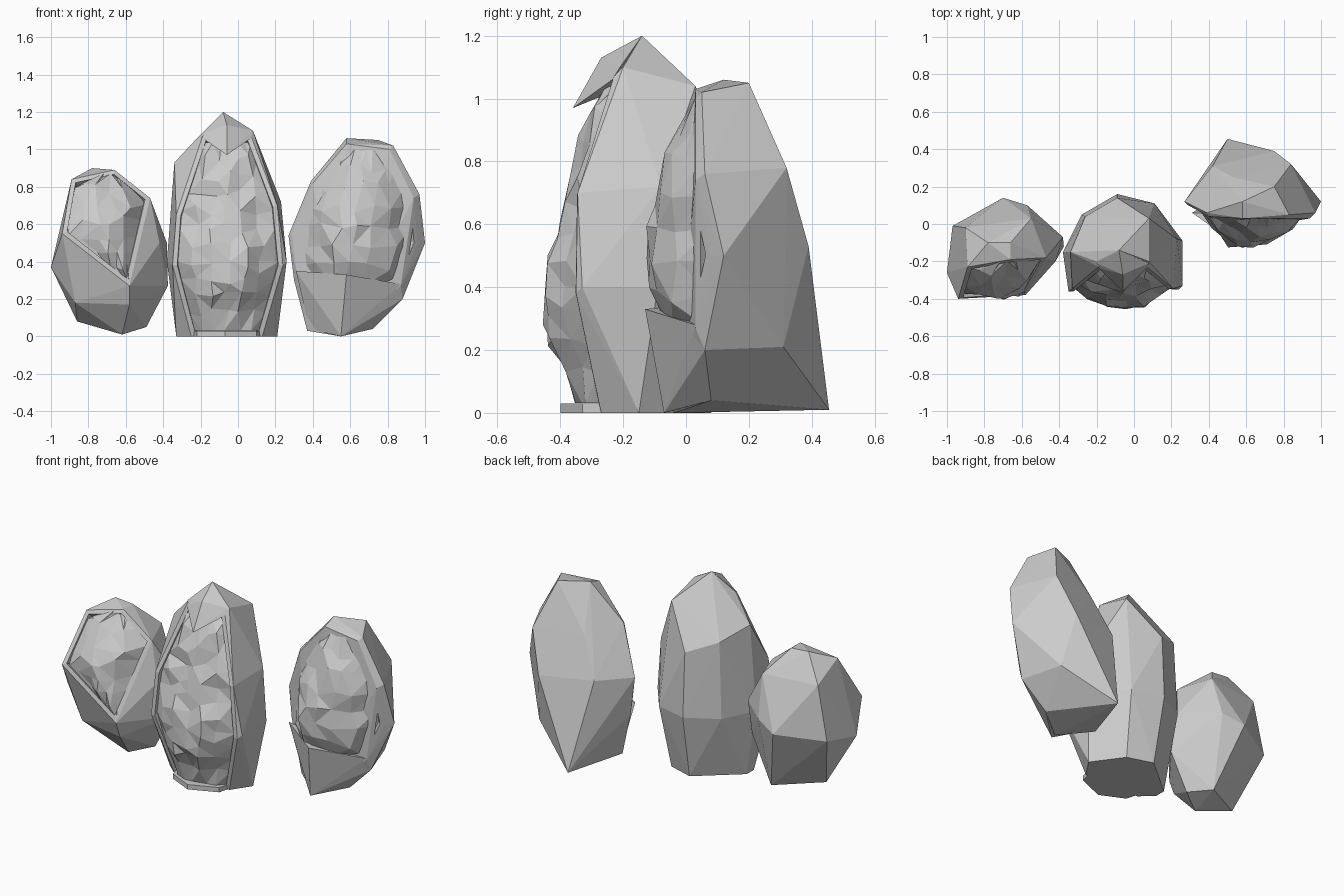
import bpy, bmesh, random
from mathutils import Vector

if "Cube" in bpy.data.objects:
    bpy.data.objects.remove(bpy.data.objects["Cube"], do_unlink=True)

stone = bpy.data.materials.new("stone grey")
stone.use_nodes = True
GREY = (0.6, 0.6, 0.6, 1)
stone.diffuse_color = GREY
stone.node_tree.nodes["Principled BSDF"].inputs["Base Color"].default_value = GREY


def finish(name, bm):
    mesh = bpy.data.meshes.new(name)
    bm.to_mesh(mesh)
    bm.free()
    mesh.materials.append(stone)
    bpy.context.collection.objects.link(bpy.data.objects.new(name, mesh))


def hull(points):
    bm = bmesh.new()
    verts = [bm.verts.new(p) for p in points]
    res = bmesh.ops.convex_hull(bm, input=verts)
    loose = {v for v in res["geom_interior"] + res["geom_unused"]
             if isinstance(v, bmesh.types.BMVert)}
    bmesh.ops.delete(bm, geom=list(loose), context="VERTS")
    bmesh.ops.recalc_face_normals(bm, faces=bm.faces)
    return bm


def block(name, points):
    finish(name, hull(points))


def shell(name, opening, body, rim, depth):
    """Faceted rock whose opening is inset twice: a flat rim, then a recess."""
    bm = hull(opening + body)
    mouth = {v for v in bm.verts if any((v.co - Vector(p)).length < 1e-5 for p in opening)}
    faces = [f for f in bm.faces if all(v in mouth for v in f.verts)]
    bmesh.ops.inset_region(bm, faces=faces, thickness=rim, use_even_offset=True)
    bmesh.ops.inset_region(bm, faces=faces, thickness=0.008, depth=-depth)
    finish(name, bm)


def span(outline, z):
    """Leftmost and rightmost points of the outline at height z."""
    hits = []
    for a, b in zip(outline, outline[1:] + outline[:1]):
        if (a.z - z) * (b.z - z) <= 0 and a.z != b.z:
            hits.append(a.lerp(b, (z - a.z) / (b.z - a.z)))
    hits.sort(key=lambda p: p.x)
    return hits[0], hits[-1]


def front_at(profile, z):
    """Depth of the crystal front at height z, from (z, y) pairs."""
    for (z0, y0), (z1, y1) in zip(profile, profile[1:]):
        if z <= z1:
            return y0 + (y1 - y0) * max(0, (z - z0) / (z1 - z0))
    return profile[-1][1]


def crystals(name, opening, profile, rows, cols, seed):
    """Uneven rows of facets that fill the opening and bulge out to the profile."""
    rng = random.Random(seed)
    outline = [Vector(p) for p in opening]
    bottom, top = min(p.z for p in outline), max(p.z for p in outline)
    step = (top - bottom) / rows
    bm = bmesh.new()
    grid = []
    for r in range(rows + 1):
        z = bottom + (0.03 + 0.94 * r / rows) * (top - bottom)
        left, right = span(outline, z)
        front = front_at(profile, z)
        row = []
        for c in range(cols + 1):
            u = 2 * c / cols - 1
            q = left.lerp(right, 0.5 + 0.46 * u)
            edge = q.y + 0.02
            q.y = edge + (front - edge) * (1 - abs(u) ** 2.5)
            if 0 < c < cols:
                q.x += rng.uniform(-.25, .25) * (right.x - left.x) / cols
                q.y += rng.uniform(-.005, .03)
                if 0 < r < rows:
                    q.z += rng.uniform(-.3, .3) * step
            row.append(bm.verts.new(q))
        grid.append(row)
    for lower, upper in zip(grid, grid[1:]):
        for c in range(cols):
            bm.faces.new((lower[c], lower[c + 1], upper[c + 1], upper[c]))
    bmesh.ops.triangulate(bm, faces=bm.faces)
    finish(name, bm)


# Tall middle rock
mid_open = [(-.25, -.27, 0), (.13, -.27, 0), (.24, -.35, .38), (.21, -.345, .7),
            (.07, -.23, 1.07), (-.19, -.23, 1.07), (-.33, -.345, .65), (-.35, -.36, .38)]
shell("middle_rock", mid_open, [
    (-.33, -.2, 0), (.21, -.15, 0), (.08, .03, 0), (-.08, .08, 0), (-.33, -.13, 0),
    (-.38, -.15, .4), (-.28, .05, .4), (-.09, .16, .4), (.11, .11, .4), (.26, -.09, .4),
    (.26, -.33, .4), (-.34, -.15, .93), (.23, -.08, .72), (-.09, .14, .8), (.08, .03, 1.04),
    (-.26, .04, .87), (.08, -.2, 1.1), (-.2, -.2, 1.08), (-.08, -.14, 1.2),
], 0.025, 0.06)
crystals("middle_crystals", mid_open,
         [(.03, -.36), (.1, -.38), (.2, -.45), (.46, -.455), (.58, -.41), (.75, -.365),
          (.9, -.355), (1.05, -.25)], 11, 6, 4)
block("middle_cap", [(-.2, -.21, 1.08), (.08, -.21, 1.1), (-.08, -.14, 1.2), (-.06, -.36, .97),
                     (-.06, -.27, 1.13), (-.06, -.14, 1.06), (.07, -.235, 1.06), (-.19, -.235, 1.06)])
block("middle_sill", [(x, y, z) for z in (0, .03)
                      for x, y in ((-.24, -.26), (-.22, -.33), (-.07, -.4), (.1, -.33), (.12, -.26))])

# Short rock on the right-hand side
short_open = [(-.94, -.4, .55), (-.58, -.38, .27), (-.47, -.18, .74), (-.66, -.19, .89),
              (-.89, -.23, .84)]
shell("short_rock", short_open, [
    (-1, -.26, .37), (-.97, -.01, .42), (-.7, .14, .45), (-.57, .1, .5), (-.38, -.07, .5),
    (-.375, -.12, .27), (-.42, -.2, .5), (-.78, -.1, .9), (-.66, -.1, .89), (-.87, -.3, .18),
    (-.58, -.34, .17), (-.86, -.16, .08), (-.62, -.2, .01), (-.49, -.12, .05), (-.59, 0, .05),
    (-.9, -.02, .75), (-.55, .03, .75),
], 0.025, 0.06)
crystals("short_crystals", short_open,
         [(.27, -.37), (.42, -.4), (.58, -.42), (.74, -.35), (.88, -.2)], 7, 5, 9)

# Leaning rock on the left-hand side
lean_open = [(.31, .09, .36), (.58, .02, .3), (.87, .03, .27), (.96, .08, .5), (.94, .03, .74),
             (.81, .03, 1.0), (.58, .03, 1.03), (.4, .04, .82), (.29, .1, .54)]
shell("leaning_rock", lean_open, [
    (.27, .12, .54), (.3, .12, .3), (.37, .1, .03), (.55, -.04, 0), (.72, .08, .04),
    (.88, .06, .2), (.8, .31, .21), (.5, .455, .01), (.75, .39, .53), (.42, .31, .55),
    (.84, .32, .78), (1, .12, .5), (.97, .06, .76), (.83, .05, 1.02), (.75, .2, 1.05),
    (.58, .12, 1.06), (.39, .06, .83), (.53, .25, .79),
], 0.025, 0.05)
# Lowest row starts hidden inside the sill
crystals("leaning_crystals", [(.33, .08, .25), (.85, .04, .25)] + lean_open[3:],
         [(.25, -.06), (.33, -.11), (.42, -.15), (.7, -.12), (.88, -.03), (1.03, .03)], 7, 6, 6)
block("leaning_sill", [(.31, .06, .35), (.87, .03, .28), (.58, -.13, .33), (.55, -.07, 0),
                       (.38, .1, .04), (.72, .08, .04), (.88, .06, .2)])
